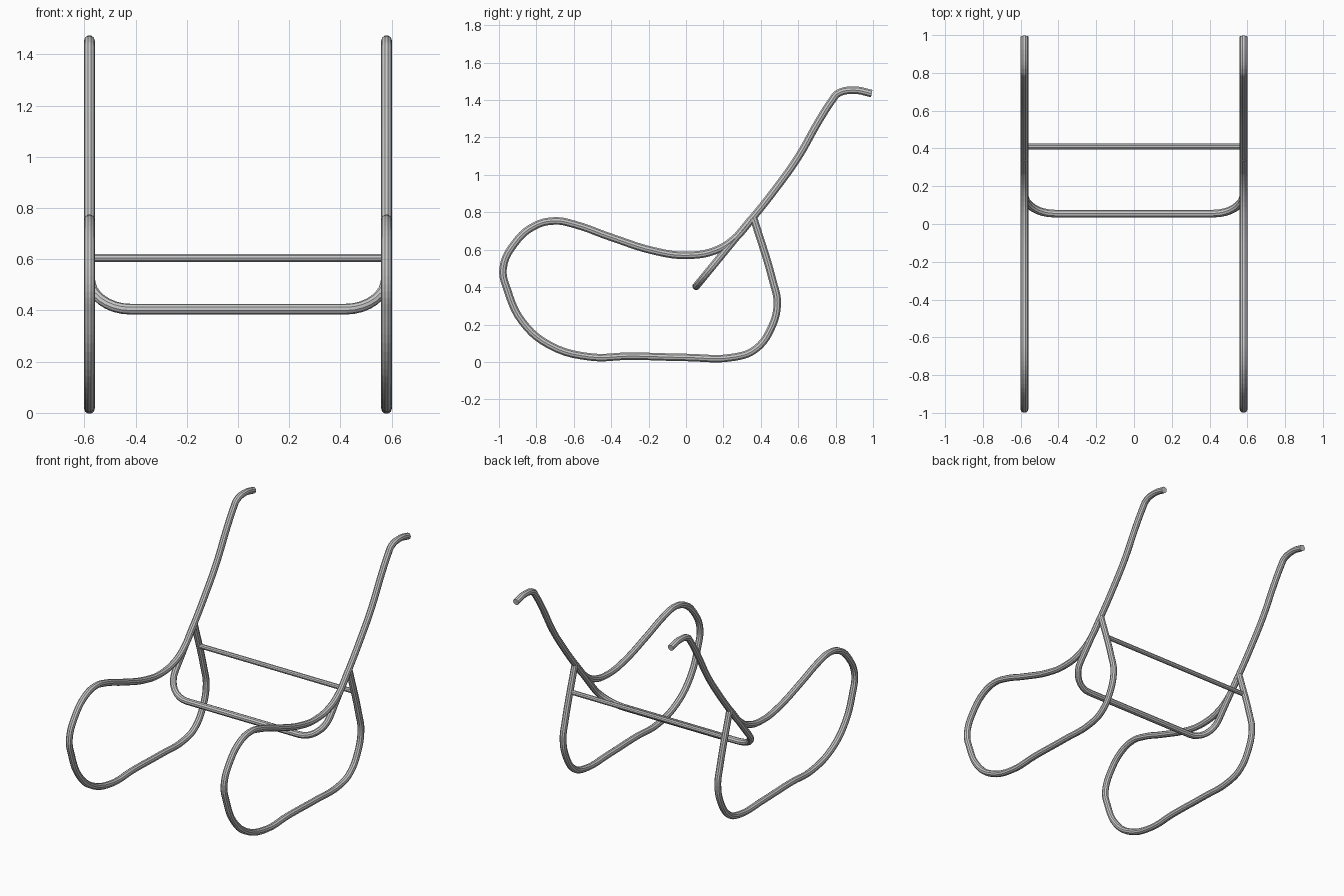
import bpy
import math

if "Cube" in bpy.data.objects:
    bpy.data.objects.remove(bpy.data.objects["Cube"], do_unlink=True)

HALF_WIDTH = 0.58
TUBE = 0.021
ROD = 0.016

steel = bpy.data.materials.new("light_grey_steel")
steel.use_nodes = True
grey = (0.58, 0.58, 0.58, 1)
steel.diffuse_color = grey
steel.node_tree.nodes["Principled BSDF"].inputs["Base Color"].default_value = grey


def tube(name, points, radius, kind="BEZIER"):
    """Sweep a faceted round tube along the points and turn it into a mesh."""
    curve = bpy.data.curves.new(name, "CURVE")
    curve.dimensions = "3D"
    curve.resolution_u = 5
    curve.bevel_depth = radius
    curve.bevel_resolution = 3
    curve.use_fill_caps = True
    spline = curve.splines.new(kind)
    spline.use_smooth = False
    if kind == "BEZIER":
        spline.bezier_points.add(len(points) - 1)
        for knot, co in zip(spline.bezier_points, points):
            knot.co = co
            knot.handle_left_type = knot.handle_right_type = "AUTO"
    else:
        spline.points.add(len(points) - 1)
        for knot, co in zip(spline.points, points):
            knot.co = (*co, 1)
    curve.materials.append(steel)
    obj = bpy.data.objects.new(name, curve)
    bpy.context.collection.objects.link(obj)
    bpy.ops.object.select_all(action="DESELECT")
    obj.select_set(True)
    bpy.context.view_layer.objects.active = obj
    bpy.ops.object.convert(target="MESH")


# Side frames: handle, back, seat, front loop, floor runner and rear leg (y, z)
side_path = [
    (0.993, 1.435), (0.90, 1.453), (0.81, 1.434), (0.782, 1.4), (0.71, 1.288),
    (0.60, 1.095), (0.475, 0.92), (0.36, 0.775), (0.26, 0.66), (0.155, 0.595),
    (0, 0.57), (-0.165, 0.592), (-0.405, 0.668), (-0.595, 0.735),
    (-0.70, 0.754), (-0.81, 0.727), (-0.915, 0.635), (-0.978, 0.50),
    (-0.955, 0.385), (-0.875, 0.215), (-0.73, 0.09), (-0.515, 0.027),
    (-0.30, 0.031), (0, 0.024), (0.26, 0.026), (0.37, 0.067), (0.455, 0.18),
    (0.488, 0.315), (0.465, 0.43), (0.36, 0.775),
]
for side, label in ((1, "left"), (-1, "right")):
    tube(label + "_side_frame",
         [(side * HALF_WIDTH, y, z) for y, z in side_path], TUBE)

# Slanted U-shaped bar joining the sides, with rounded corners
top, low = (0.35, 0.765), (0.055, 0.405)
length = math.dist(top, low)
bend = 0.16


def on_slant(x, up):
    t = up / length
    return (x, low[0] + t * (top[0] - low[0]), low[1] + t * (top[1] - low[1]))


half = [on_slant(HALF_WIDTH, length)]
for i in range(9):
    a = i / 8 * math.pi / 2
    half.append(on_slant(HALF_WIDTH - bend * (1 - math.cos(a)),
                         bend * (1 - math.sin(a))))
mirrored = [(-x, y, z) for x, y, z in reversed(half)]
tube("front_u_bar", half + mirrored, TUBE, "POLY")

# Thin straight rod between the rear legs
tube("rear_cross_rod", [(-HALF_WIDTH, 0.41, 0.605), (HALF_WIDTH, 0.41, 0.605)],
     ROD, "POLY")
